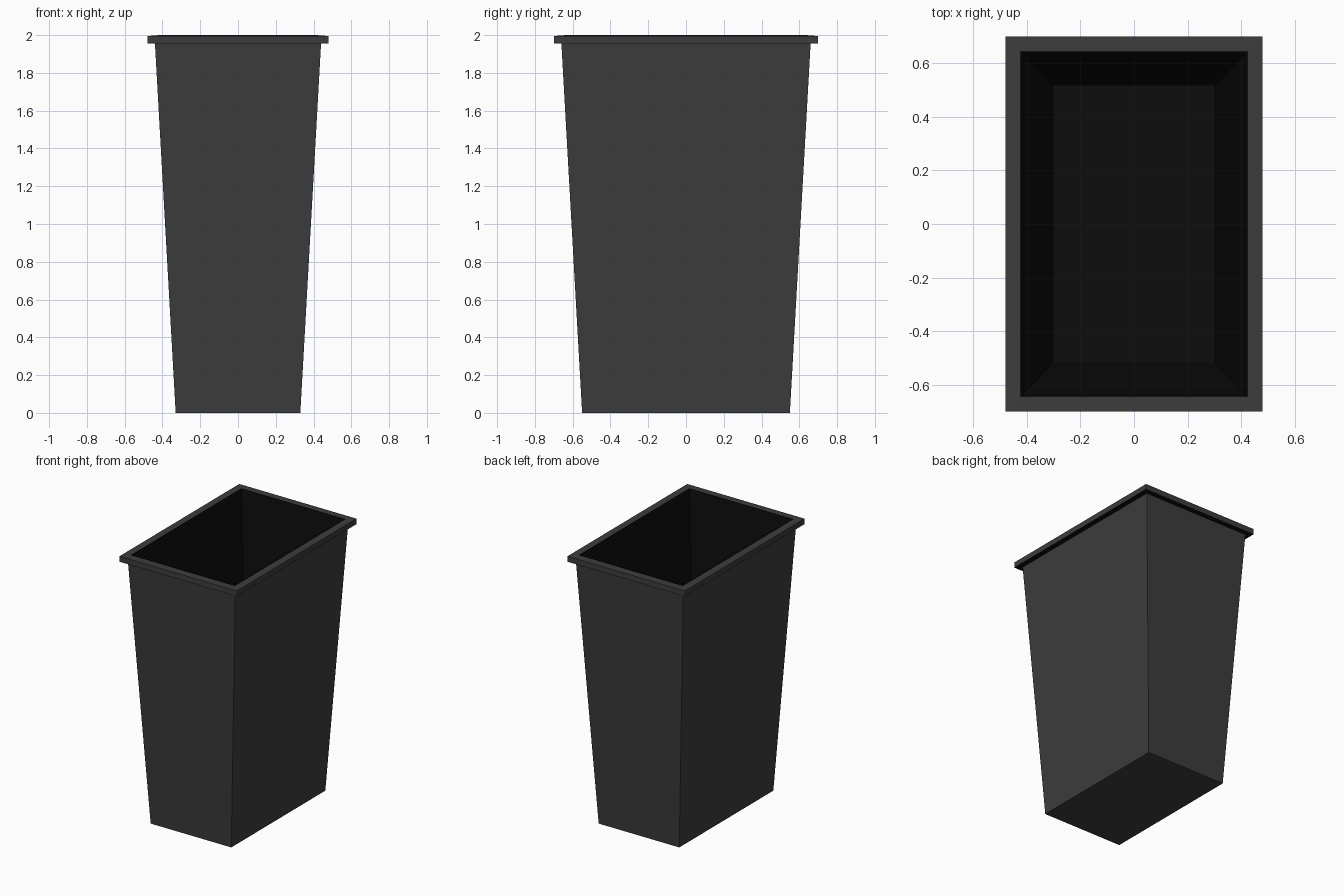
import bpy, bmesh

cube = bpy.data.objects.get("Cube")
if cube:
    bpy.data.objects.remove(cube, do_unlink=True)


def material(name, value):
    mat = bpy.data.materials.new(name)
    mat.use_nodes = True
    colour = (value, value, value, 1)
    mat.diffuse_color = colour
    mat.node_tree.nodes["Principled BSDF"].inputs["Base Color"].default_value = colour
    return mat


charcoal = material("charcoal plastic", 0.046)
black = material("black interior", 0.004)


def loft(name, rings, dark_from, cap_start=False, cap_end=False):
    """Join rectangles (half x, half y, z); bands from dark_from onward are black."""
    bm = bmesh.new()
    loops = [[bm.verts.new((sx * x, sy * y, z))
              for sx, sy in ((-1, -1), (1, -1), (1, 1), (-1, 1))]
             for x, y, z in rings]
    for i, (a, b) in enumerate(zip(loops, loops[1:])):
        for k in range(4):
            n = (k + 1) % 4
            face = bm.faces.new((a[k], a[n], b[n], b[k]))
            face.material_index = int(i >= dark_from)
    if cap_start:
        bm.faces.new(loops[0][::-1])
    if cap_end:
        bm.faces.new(loops[-1]).material_index = 1
    mesh = bpy.data.meshes.new(name)
    bm.to_mesh(mesh)
    bm.free()
    mesh.materials.append(charcoal)
    mesh.materials.append(black)
    obj = bpy.data.objects.new(name, mesh)
    bpy.context.collection.objects.link(obj)
    return obj


# Tapered shell: outer wall, top lip, then the black inner wall and floor
loft("bin_body", [
    (0.33, 0.55, 0), (0.44, 0.66, 1.96),
    (0.425, 0.645, 1.995), (0.425, 0.645, 2.0), (0.418, 0.638, 2.0),
    (0.302, 0.516, 0.03),
], dark_from=2, cap_start=True, cap_end=True)

# Overhanging rim with a dark underside
loft("rim", [
    (0.48, 0.70, 1.955), (0.48, 0.70, 1.996), (0.42, 0.64, 1.998),
], dark_from=9)
loft("rim_underside", [
    (0.435, 0.655, 1.955), (0.48, 0.70, 1.955),
], dark_from=0)
